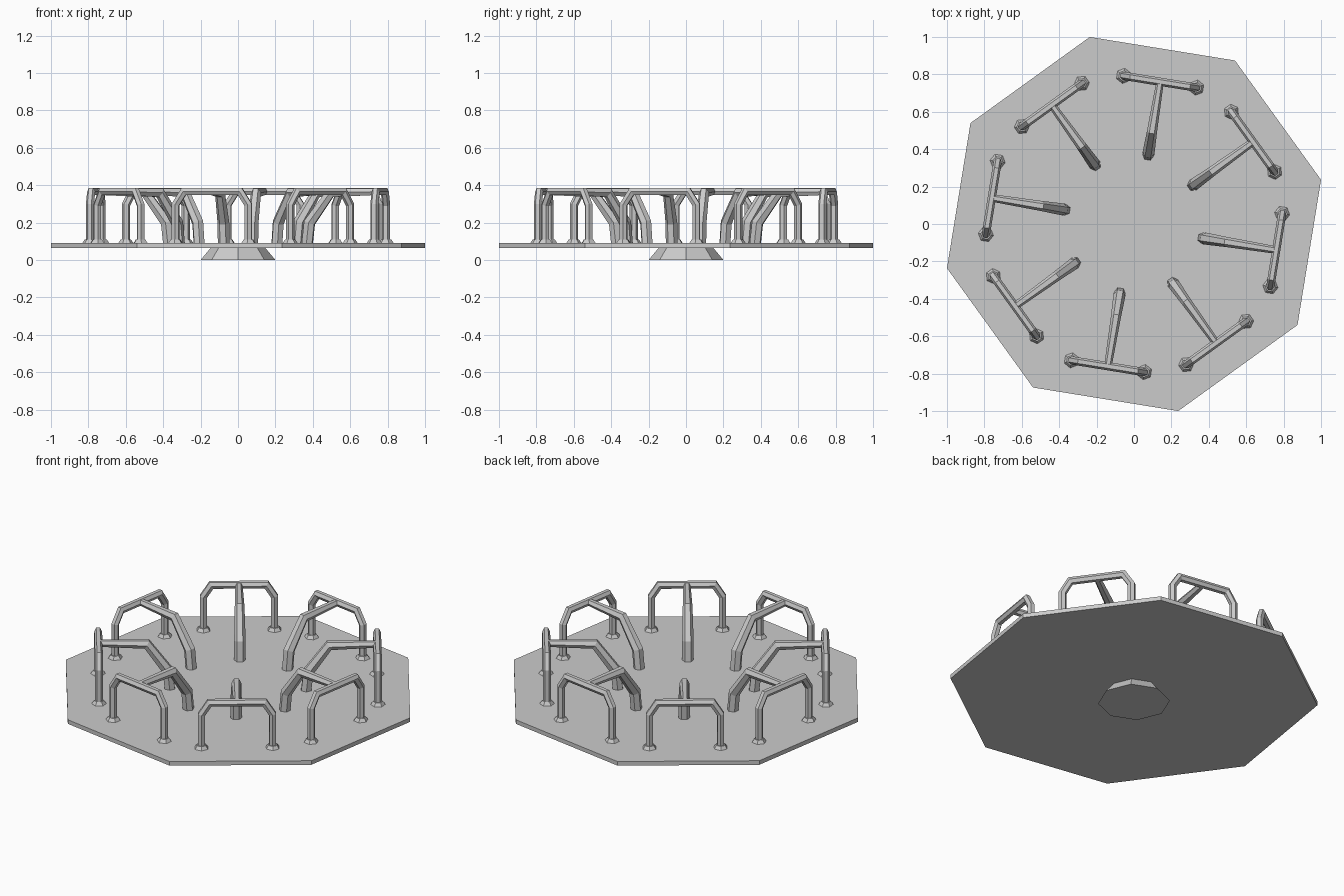
import bpy, bmesh
from math import radians, cos, sin, pi
from mathutils import Vector, Matrix

if "Cube" in bpy.data.objects:
    bpy.data.objects.remove(bpy.data.objects["Cube"])

PHASE = radians(13.3)   # angle of the first deck corner


def finish(bm, name, rot=0.0):
    bmesh.ops.recalc_face_normals(bm, faces=bm.faces)
    me = bpy.data.meshes.new(name)
    bm.to_mesh(me)
    bm.free()
    ob = bpy.data.objects.new(name, me)
    ob.rotation_euler.z = rot
    bpy.context.collection.objects.link(ob)
    return ob


def frustum(name, r1, r2, z1, z2, rot):
    bm = bmesh.new()
    bmesh.ops.create_cone(bm, cap_ends=True, segments=8, radius1=r1, radius2=r2,
                          depth=z2 - z1,
                          matrix=Matrix.Translation((0, 0, (z1 + z2) / 2)) @ Matrix.Rotation(rot, 4, 'Z'))
    return finish(bm, name)


def sweep(bm, path, radii, normal, flat_ends=False):
    """Mitred six-sided tube along a path lying in the plane with this normal."""
    pts = [Vector(p) for p in path]
    n = Vector(normal)
    rings = []
    for i, p in enumerate(pts):
        a = (p - pts[i - 1]).normalized() if i else (pts[1] - p).normalized()
        b = (pts[i + 1] - p).normalized() if i < len(pts) - 1 else a
        t = (a + b).normalized()
        if flat_ends and i == 0:
            t = Vector((0, 0, 1))
        side = t.cross(n) / max(t.dot(b), 0.5)
        rings.append([bm.verts.new(p + radii[i] * (cos(k * pi / 3) * n + sin(k * pi / 3) * side))
                      for k in range(6)])
    for r, s in zip(rings, rings[1:]):
        for k in range(6):
            bm.faces.new((r[k], r[(k + 1) % 6], s[(k + 1) % 6], s[k]))
    bm.faces.new(rings[0])
    bm.faces.new(rings[-1])


# deck and pivot base
frustum("deck", 1.0275, 1.0275, 0.065, 0.09, PHASE)
frustum("pivot_base", 0.2, 0.145, 0.0, 0.066, 0)

# eight handles, each facing the middle of a deck edge
R, OFF, HALF, TOP = 0.773, -0.016, 0.1975, 0.366
for i in range(8):
    rot = PHASE - pi / 8 + i * pi / 4
    y0, y1 = OFF - HALF, OFF + HALF
    # arched rail
    bm = bmesh.new()
    sweep(bm, [(R, y0, 0.088), (R, y0, 0.295), (R, y0 + 0.045, TOP),
               (R, y1 - 0.045, TOP), (R, y1, 0.295), (R, y1, 0.088)], [0.022] * 6, (1, 0, 0))
    finish(bm, f"handle_rail_{i + 1}", rot)
    # flared feet
    bm = bmesh.new()
    for y in (y0, y1):
        sweep(bm, [(R, y, 0.089), (R, y, 0.109)], [0.042, 0.028], (1, 0, 0))
    finish(bm, f"handle_feet_{i + 1}", rot)
    # bent inner brace, tapering towards the rail
    bm = bmesh.new()
    sweep(bm, [(0.378, OFF, 0.088), (0.39, OFF, 0.2), (0.505, OFF, 0.36), (R, OFF, TOP)],
          [0.032, 0.032, 0.027, 0.02], (0, 1, 0), flat_ends=True)
    finish(bm, f"handle_brace_{i + 1}", rot)
